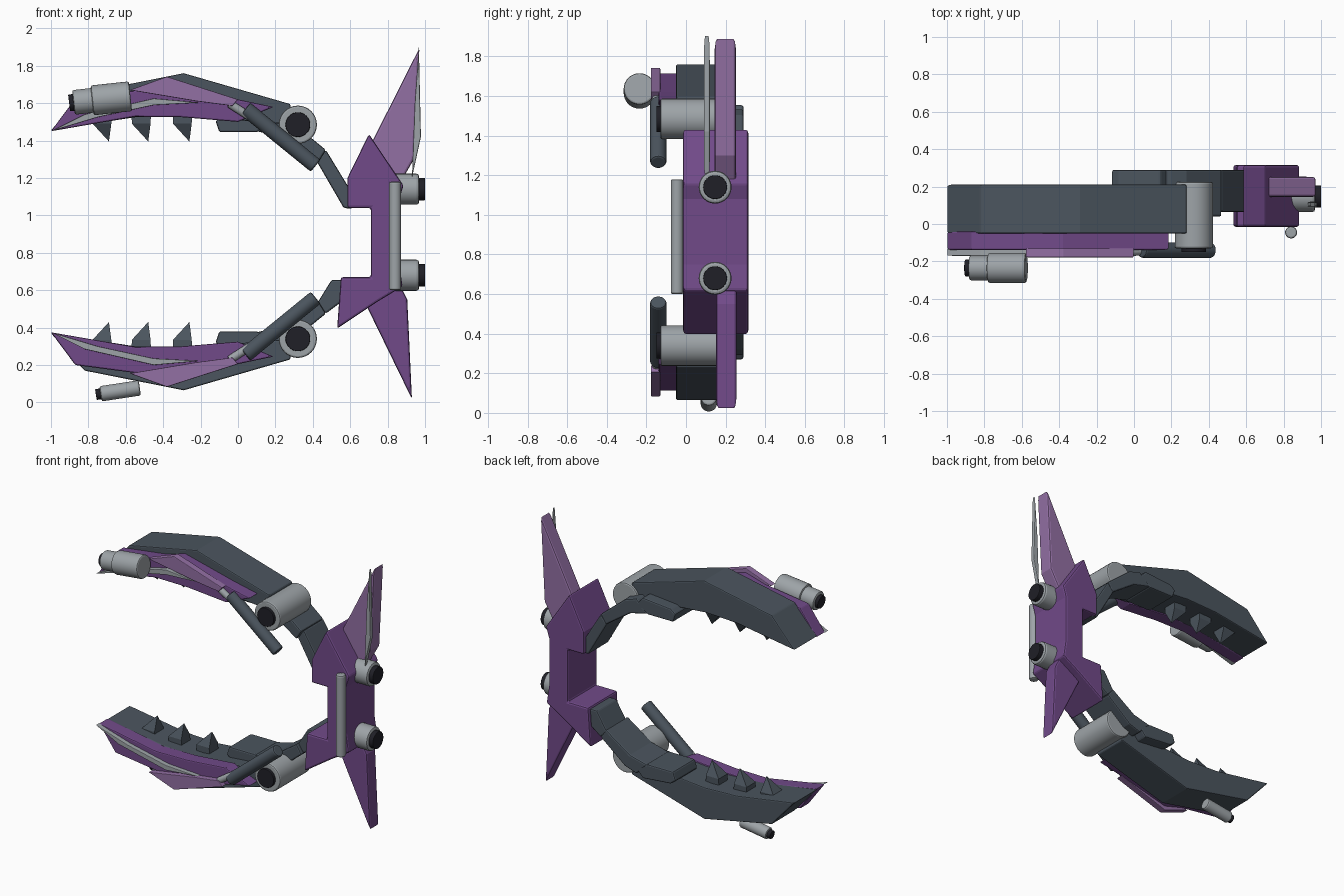
import bpy, bmesh
from mathutils import Vector

if "Cube" in bpy.data.objects:
    bpy.data.objects.remove(bpy.data.objects["Cube"])


def material(name, rgb):
    m = bpy.data.materials.new(name)
    m.diffuse_color = (*rgb, 1)
    m.use_nodes = True
    m.node_tree.nodes["Principled BSDF"].inputs["Base Color"].default_value = m.diffuse_color
    return m


PURPLE = material("purple", (0.165, 0.068, 0.25))
LILAC = material("light purple", (0.29, 0.16, 0.37))
SLATE = material("dark slate", (0.070, 0.090, 0.112))
SILVER = material("silver", (0.34, 0.37, 0.39))
BLACK = material("black", (0.014, 0.014, 0.020))

MID = 1.825  # z + mirrored z


def add_object(name, bm, mat):
    bmesh.ops.recalc_face_normals(bm, faces=bm.faces)
    me = bpy.data.meshes.new(name)
    bm.to_mesh(me)
    bm.free()
    me.materials.append(mat)
    ob = bpy.data.objects.new(name, me)
    bpy.context.collection.objects.link(ob)
    return ob


def add_bevel(ob, width):
    b = ob.modifiers.new("bevel", 'BEVEL')
    b.width = width
    b.segments = 2
    b.limit_method = 'ANGLE'


def plate(name, pts, y0, y1, mat, bevel=0.01, flip=False):
    """Extrude an x-z outline from y0 to y1."""
    bm = bmesh.new()
    vs = [bm.verts.new((x, y0, MID - z if flip else z)) for x, z in pts]
    f = bm.faces.new(vs)
    ext = bmesh.ops.extrude_face_region(bm, geom=[f])
    verts = [g for g in ext["geom"] if isinstance(g, bmesh.types.BMVert)]
    bmesh.ops.translate(bm, verts=verts, vec=(0, y1 - y0, 0))
    ob = add_object(name, bm, mat)
    if bevel:
        add_bevel(ob, bevel)
    return ob


def rod(name, a, b, r, mat, flip=False, bevel=0.01):
    """Round bar from a to b."""
    a, b = Vector(a), Vector(b)
    if flip:
        a.z, b.z = MID - a.z, MID - b.z
    d = b - a
    bm = bmesh.new()
    bmesh.ops.create_cone(bm, cap_ends=True, segments=32, radius1=r, radius2=r, depth=d.length)
    rot = d.to_track_quat('Z', 'Y').to_matrix()
    bmesh.ops.rotate(bm, verts=bm.verts, cent=(0, 0, 0), matrix=rot)
    bmesh.ops.translate(bm, verts=bm.verts, vec=(a + b) / 2)
    for f in bm.faces:
        f.smooth = len(f.verts) == 4
    for e in bm.edges:
        e.smooth = e.calc_face_angle(0) < 0.6
    ob = add_object(name, bm, mat)
    if bevel:
        add_bevel(ob, bevel)


def tooth(name, x, flip):
    """Leaning wedge with a narrowed tip."""
    bm = bmesh.new()
    base = [(-0.055, 0.03), (0.05, 0.03), (0.05, 0.13), (-0.055, 0.13)]
    tip = bm.verts.new((x + 0.035, 0.08, 0.43))
    low = [bm.verts.new((x + px, py, 0.27)) for px, py in base]
    mid = [bm.verts.new((x + px * 0.95, py, 0.335)) for px, py in base]
    bm.faces.new(low)
    for i in range(4):
        j = (i + 1) % 4
        bm.faces.new((low[i], low[j], mid[j], mid[i]))
        bm.faces.new((mid[i], mid[j], tip))
    if flip:
        for v in bm.verts:
            v.co.z = MID - v.co.z
    add_object(name, bm, SLATE)


# Two mirrored jaws
for side, flip in (("lower", False), ("upper", True)):
    plate(side + "_jaw", [(-1, 0.37), (-0.82, 0.17), (-0.29, 0.065), (0.28, 0.23),
                          (0.29, 0.34), (0.05, 0.32), (-0.3, 0.29), (-0.55, 0.30)],
          -0.05, 0.21, SLATE, 0.008, flip)
    plate(side + "_jaw_armour", [(-1, 0.375), (-0.87, 0.20), (-0.53, 0.155), (-0.38, 0.112),
                                 (0.0, 0.205), (0.19, 0.245), (0.0, 0.325), (-0.3, 0.30),
                                 (-0.55, 0.297)], -0.138, -0.04, PURPLE, 0.008, flip)
    plate(side + "_jaw_fin", [(-0.58, 0.155), (-0.38, 0.083), (0.0, 0.205), (-0.03, 0.24),
                              (-0.22, 0.215)], -0.178, -0.13, LILAC, 0.004, flip)
    plate(side + "_jaw_strip", [(-1, 0.375), (-0.82, 0.285), (-0.45, 0.20), (-0.2, 0.222),
                                (-0.45, 0.235), (-0.75, 0.30)], -0.17, -0.13, SILVER, 0.003, flip)
    for i, x in enumerate((-0.725, -0.515, -0.295)):
        tooth(f"{side}_tooth_{i + 1}", x, flip)

    # Hinge barrel with dark core
    rod(side + "_hinge", (0.32, -0.13, 0.34), (0.32, 0.225, 0.34), 0.102, SILVER, flip)
    rod(side + "_hinge_core", (0.32, -0.15, 0.34), (0.32, -0.1, 0.34), 0.066, BLACK, flip, 0.004)

    # Piston beside the jaw
    rod(side + "_piston_sleeve", (0.04, -0.14, 0.255), (0.415, -0.14, 0.56), 0.041, SLATE, flip)
    rod(side + "_piston_rod", (-0.045, -0.15, 0.228), (0.2, -0.14, 0.385), 0.022, SILVER, flip, 0.004)

    # Arm links behind the jaw
    plate(side + "_inner_link", [(-0.12, 0.32), (-0.10, 0.38), (0.10, 0.38), (0.19, 0.33),
                                 (0.14, 0.27), (-0.08, 0.29)], 0.04, 0.29, SLATE, 0.01, flip)
    plate(side + "_middle_link", [(0.10, 0.375), (0.19, 0.29), (0.28, 0.32), (0.47, 0.475),
                                  (0.43, 0.54), (0.24, 0.41)], 0.04, 0.29, SLATE, 0.01, flip)

plate("lower_outer_link", [(0.42, 0.525), (0.47, 0.475), (0.57, 0.55), (0.57, 0.655), (0.50, 0.655)],
      0.065, 0.29, SLATE)
plate("upper_outer_link", [(0.42, 1.29), (0.47, 1.35), (0.61, 1.12), (0.61, 1.035), (0.565, 1.04)],
      0.065, 0.29, SLATE)

# Rear spine and its fins
plate("spine", [(0.70, 1.435), (0.585, 1.20), (0.585, 1.04), (0.71, 1.04), (0.71, 0.67),
                (0.55, 0.67), (0.53, 0.395), (0.74, 0.535), (0.88, 0.62), (0.86, 0.75),
                (0.86, 1.08), (0.885, 1.16)], -0.015, 0.315, PURPLE, 0.012)
plate("upper_tail_fin", [(0.97, 1.895), (0.70, 1.36), (0.70, 1.18), (0.86, 1.16), (0.94, 1.30)],
      0.145, 0.252, LILAC, 0.012)
plate("lower_tail_fin", [(0.93, 0.018), (0.69, 0.51), (0.78, 0.66), (0.86, 0.64), (0.905, 0.55)],
      0.152, 0.255, PURPLE, 0.012)
plate("tail_blade", [(0.967, 1.907), (0.978, 1.42), (0.93, 1.20), (0.945, 1.60)],
      0.09, 0.12, SILVER, 0.006)
rod("spine_bar", (0.84, -0.045, 0.60), (0.84, -0.045, 1.18), 0.032, SILVER)

# Rear thrusters
for n, z in (("upper", 1.14), ("lower", 0.68)):
    rod(n + "_thruster", (0.80, 0.147, z), (0.968, 0.147, z), 0.083, SILVER, bevel=0.014)
    rod(n + "_thruster_core", (0.95, 0.147, z), (1.0, 0.147, z), 0.06, BLACK, bevel=0.004)

# Upper gun
rod("upper_gun_body", (-0.78, -0.235, 1.615), (-0.575, -0.235, 1.637), 0.08, SILVER)
rod("upper_gun_barrel", (-0.88, -0.235, 1.604), (-0.77, -0.235, 1.616), 0.066, SILVER)
rod("upper_gun_muzzle", (-0.903, -0.235, 1.601), (-0.87, -0.235, 1.605), 0.045, BLACK, bevel=0.004)

# Lower gun
rod("lower_gun_barrel", (-0.735, 0.115, 0.046), (-0.525, 0.115, 0.078), 0.041, SILVER)
rod("lower_gun_muzzle", (-0.76, 0.115, 0.042), (-0.72, 0.115, 0.048), 0.029, BLACK, bevel=0.004)
